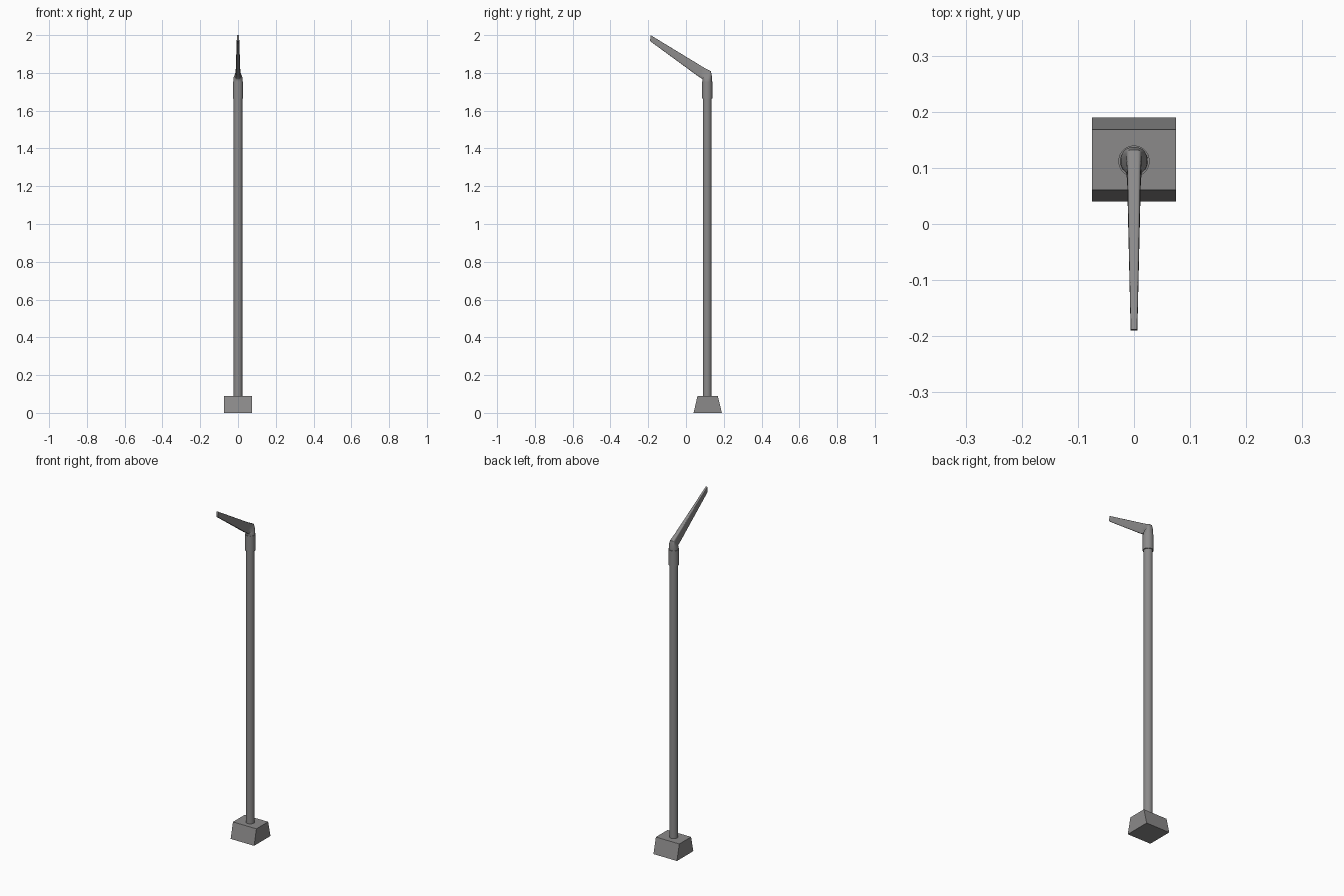
import bpy, bmesh, math
from mathutils import Vector

if "Cube" in bpy.data.objects:
    bpy.data.objects.remove(bpy.data.objects["Cube"])

CY = 0.112   # pole axis in y
N = 24       # sides of the round parts

grey = bpy.data.materials.new("concrete grey")
grey.diffuse_color = (0.26, 0.255, 0.255, 1)
grey.use_nodes = True
grey.node_tree.nodes["Principled BSDF"].inputs["Base Color"].default_value = grey.diffuse_color


def loft(name, rings, smooth=True):
    """Skin a list of closed rings (same point count) and cap both ends."""
    bm = bmesh.new()
    rows = [[bm.verts.new(p) for p in ring] for ring in rings]
    n = len(rows[0])
    for a, b in zip(rows, rows[1:]):
        for i in range(n):
            j = (i + 1) % n
            bm.faces.new((a[i], a[j], b[j], b[i]))
    bm.faces.new(rows[0][::-1])
    bm.faces.new(rows[-1])
    bmesh.ops.recalc_face_normals(bm, faces=bm.faces)
    mesh = bpy.data.meshes.new(name)
    bm.to_mesh(mesh)
    bm.free()
    obj = bpy.data.objects.new(name, mesh)
    mesh.materials.append(grey)
    bpy.context.collection.objects.link(obj)
    if smooth:
        bpy.ops.object.select_all(action='DESELECT')
        obj.select_set(True)
        bpy.context.view_layer.objects.active = obj
        bpy.ops.object.shade_smooth_by_angle(angle=math.radians(35))
    return obj


def section(half_w, low, high, power=1.0):
    """Rounded ring spanned between two (y, z) points; power < 1 makes it boxier."""
    low, high = Vector((0, *low)), Vector((0, *high))
    mid, half = (low + high) / 2, (high - low) / 2
    ring = []
    for i in range(N):
        a = 2 * math.pi * (i + 0.5) / N
        c, s = math.cos(a), math.sin(a)
        u = math.copysign(abs(c) ** power, c)
        v = math.copysign(abs(s) ** power, s)
        ring.append(Vector((half_w * u, 0, 0)) + mid + half * v)
    return ring


def disc(r, z):
    return section(r, (CY - r, z), (CY + r, z))


def slab(y0, y1, z):
    return [(-0.075, y0, z), (0.075, y0, z), (0.075, y1, z), (-0.075, y1, z)]


# Foot: block with sloped front and back
loft("base_block", [slab(0.04, 0.19, 0), slab(0.061, 0.168, 0.09)], smooth=False)

# Upright and the sleeve at its top
loft("pole", [disc(0.0235, 0.085), disc(0.0235, 1.68)])
loft("sleeve", [disc(0.028, 1.665), disc(0.028, 1.755)])

# Arm: round at the sleeve, bending into a tapering, boxy blade
loft("lamp_arm", [
    disc(0.025, 1.75),
    section(0.023, (0.088, 1.764), (0.137, 1.785), 0.8),
    section(0.014, (0.086, 1.768), (0.132, 1.809), 0.4),
    section(0.012, (0.060, 1.785), (0.095, 1.828), 0.3),
    section(0.006, (-0.19, 1.968), (-0.188, 2.0), 0.3),
])
